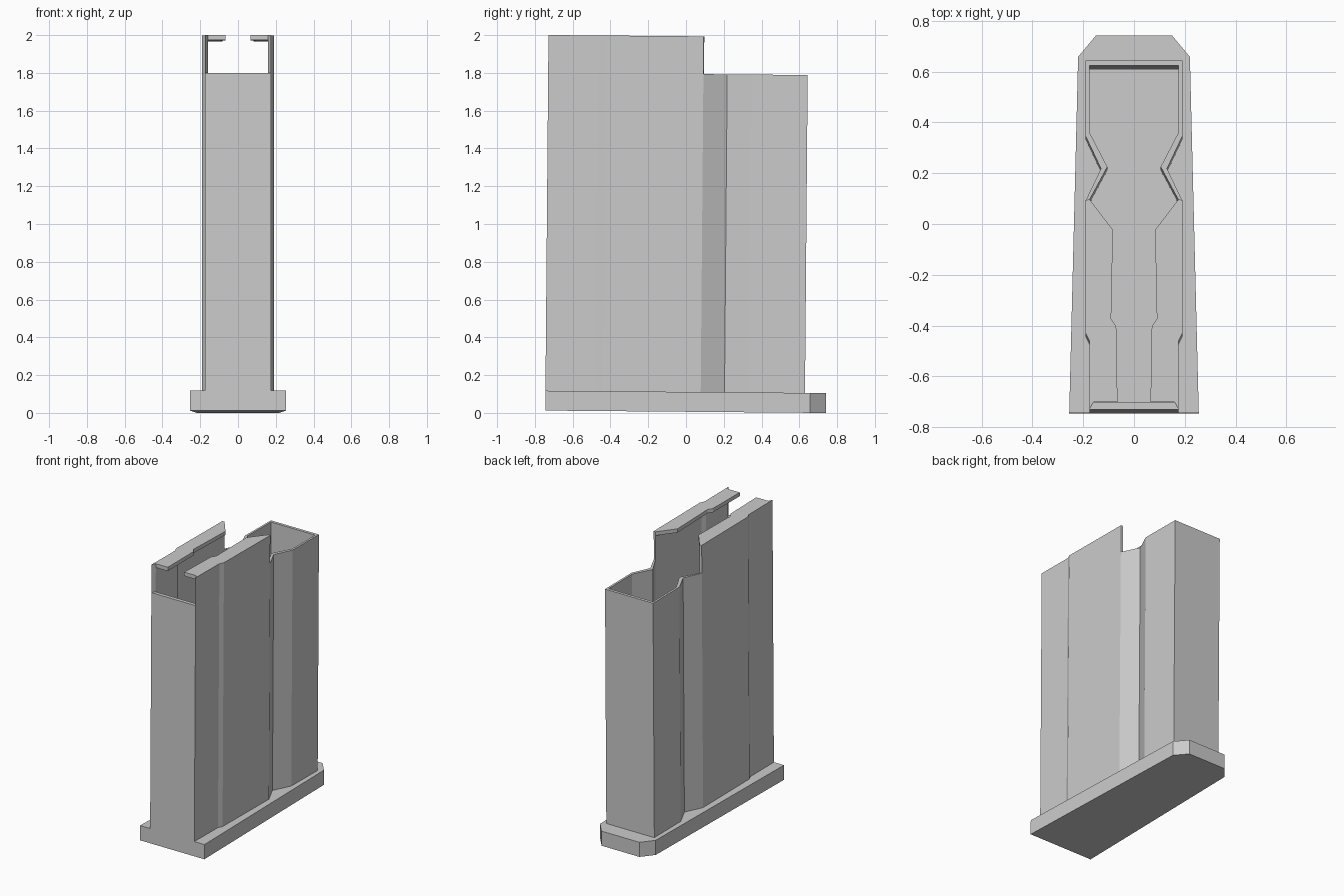
import bpy, bmesh
from mathutils import Matrix

if "Cube" in bpy.data.objects:
    bpy.data.objects.remove(bpy.data.objects["Cube"])

# The whole model leans back very slightly
TILT = Matrix.Translation((0, 0, 0.006)) @ Matrix.Rotation(-0.0085, 4, 'X')


def finish(name, bm):
    bmesh.ops.remove_doubles(bm, verts=bm.verts, dist=0.0005)
    bmesh.ops.recalc_face_normals(bm, faces=bm.faces)
    bmesh.ops.dissolve_limit(bm, angle_limit=0.002, verts=bm.verts, edges=bm.edges)
    bm.transform(TILT)
    mesh = bpy.data.meshes.new(name)
    bm.to_mesh(mesh)
    bm.free()
    obj = bpy.data.objects.new(name, mesh)
    bpy.context.collection.objects.link(obj)


def loop(half):
    """Close a right-hand half profile with its mirror image."""
    return half + [(-x, y) for x, y in reversed(half)]


def face(bm, *pts):
    return bm.faces.new([bm.verts.new(p) for p in pts])


# Base plate: tapered slab with chamfered rear corners
BASE_TOP = 0.105
plate = loop([(0.255, -0.745), (0.22, 0.657), (0.15, 0.741)])
bm = bmesh.new()
face(bm, *[(x, y, 0) for x, y in plate])
face(bm, *[(x, y, BASE_TOP) for x, y in plate])
for (ax, ay), (bx, by) in zip(plate, plate[1:] + plate[:1]):
    face(bm, (ax, ay, 0), (bx, by, 0), (bx, by, BASE_TOP), (ax, ay, BASE_TOP))
finish("base_plate", bm)

# Hollow body: thin wall profile, front half of each side raised, with lips
outer = loop([(0.175, -0.745), (0.175, -0.477), (0.19, -0.447), (0.19, 0.077),
              (0.13, 0.203), (0.19, 0.33), (0.19, 0.629)])
inner = loop([(0.16, -0.718), (0.16, -0.472), (0.175, -0.442), (0.175, 0.08),
              (0.105, 0.21), (0.175, 0.345), (0.175, 0.608)])
lips = [(0.065, -0.718), (0.07, -0.42), (0.09, -0.39), (0.083, -0.04)]
n = len(outer)
lip = {i: p for i, p in enumerate(lips)}
lip.update({n - 1 - i: (-x, y) for i, (x, y) in enumerate(lips)})

RIM, LIP_BOTTOM, TOP = 1.788, 1.961, 1.988
bm = bmesh.new()


def wall(a, b, z0, z1):
    face(bm, (*a, z0), (*b, z0), (*b, z1), (*a, z1))


def flat(a, b, c, d, z):
    face(bm, (*a, z), (*b, z), (*c, z), (*d, z))


for i in range(n):
    j = (i + 1) % n
    o, p, q, r = outer[i], outer[j], inner[i], inner[j]
    wall(o, p, BASE_TOP, RIM)
    wall(q, r, BASE_TOP, RIM)
    flat(o, p, r, q, BASE_TOP)
    if i in lip and j in lip and i != n - 1:
        wall(o, p, RIM, LIP_BOTTOM)
        wall(o, p, LIP_BOTTOM, TOP)
        wall(q, r, RIM, LIP_BOTTOM)
        flat(o, p, r, q, TOP)
        flat(q, r, lip[j], lip[i], LIP_BOTTOM)
        flat(q, r, lip[j], lip[i], TOP)
        wall(lip[i], lip[j], LIP_BOTTOM, TOP)
    else:
        flat(o, p, r, q, RIM)

# End faces of the raised walls and lips
for i in (0, 3, n - 4, n - 1):
    wall(outer[i], inner[i], RIM, LIP_BOTTOM)
    wall(outer[i], inner[i], LIP_BOTTOM, TOP)
    wall(inner[i], lip[i], LIP_BOTTOM, TOP)
finish("magazine_body", bm)
